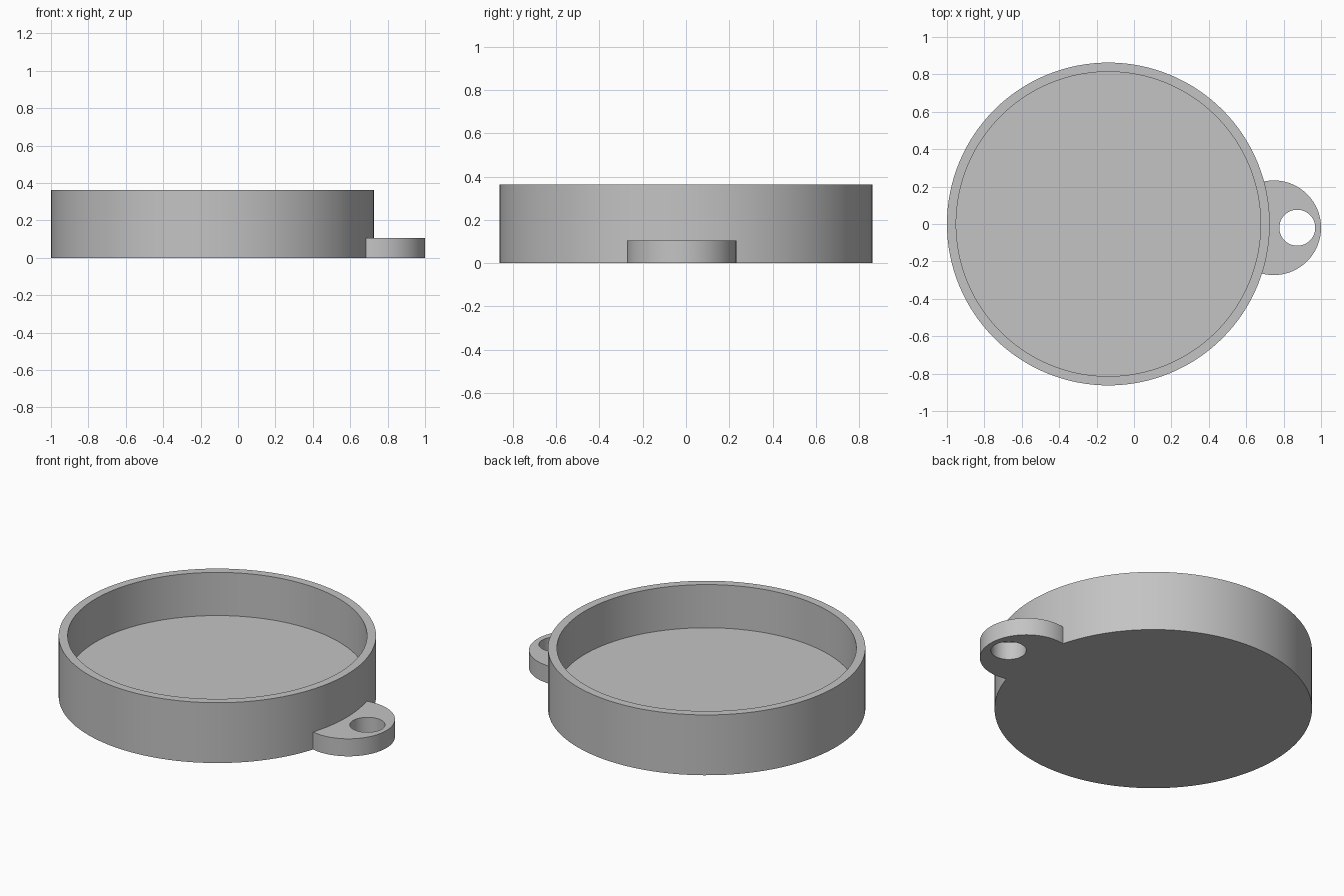
import bpy
import bmesh
import math

if "Cube" in bpy.data.objects:
    bpy.data.objects.remove(bpy.data.objects["Cube"])

SEG = 128
DISH_X, DISH_R, INNER_R = -0.137, 0.863, 0.814
DISH_H, FLOOR_Z = 0.362, 0.103
TAB_X, TAB_Y, TAB_R, TAB_H = 0.747, -0.02, 0.253, 0.105
HOLE_X, HOLE_R = 0.873, 0.096

grey = bpy.data.materials.new("plain grey")
grey.use_nodes = True
colour = (0.55, 0.55, 0.55, 1)
grey.diffuse_color = colour
grey.node_tree.nodes["Principled BSDF"].inputs["Base Color"].default_value = colour


def cylinder(name, x, y, radius, z0, z1):
    bpy.ops.mesh.primitive_cylinder_add(
        vertices=SEG, radius=radius, depth=z1 - z0, location=(x, y, (z0 + z1) / 2))
    obj = bpy.context.object
    obj.name = name
    obj.data.materials.append(grey)
    return obj


def cut(target, cutter):
    cutter.hide_render = True
    mod = target.modifiers.new("cut", "BOOLEAN")
    mod.operation, mod.solver, mod.object = "DIFFERENCE", "EXACT", cutter
    bpy.context.view_layer.objects.active = target
    bpy.ops.object.modifier_apply(modifier=mod.name)
    bpy.data.objects.remove(cutter)


def smooth(obj):
    bpy.ops.object.select_all(action="DESELECT")
    obj.select_set(True)
    bpy.context.view_layer.objects.active = obj
    bpy.ops.object.shade_smooth_by_angle(angle=math.radians(30))


# Round dish: inset the top face for the rim, then sink it to the floor
dish = cylinder("dish", DISH_X, 0, DISH_R, 0, DISH_H)
bm = bmesh.new()
bm.from_mesh(dish.data)
top = max(bm.faces, key=lambda f: f.calc_center_median().z)
bmesh.ops.inset_region(bm, faces=[top], thickness=DISH_R - INNER_R)
walls = bmesh.ops.extrude_discrete_faces(bm, faces=[top])["faces"]
bmesh.ops.translate(bm, verts=walls[0].verts, vec=(0, 0, FLOOR_Z - DISH_H))
bm.to_mesh(dish.data)
bm.free()
smooth(dish)

# Hanging tab: a low disc trimmed to the dish wall, with a round hole
tab = cylinder("hanging_tab", TAB_X, TAB_Y, TAB_R, 0, TAB_H)
cut(tab, cylinder("wall_cutter", DISH_X, 0, DISH_R, -0.2, DISH_H))
cut(tab, cylinder("hole_cutter", HOLE_X, TAB_Y, HOLE_R, -0.2, DISH_H))
smooth(tab)
